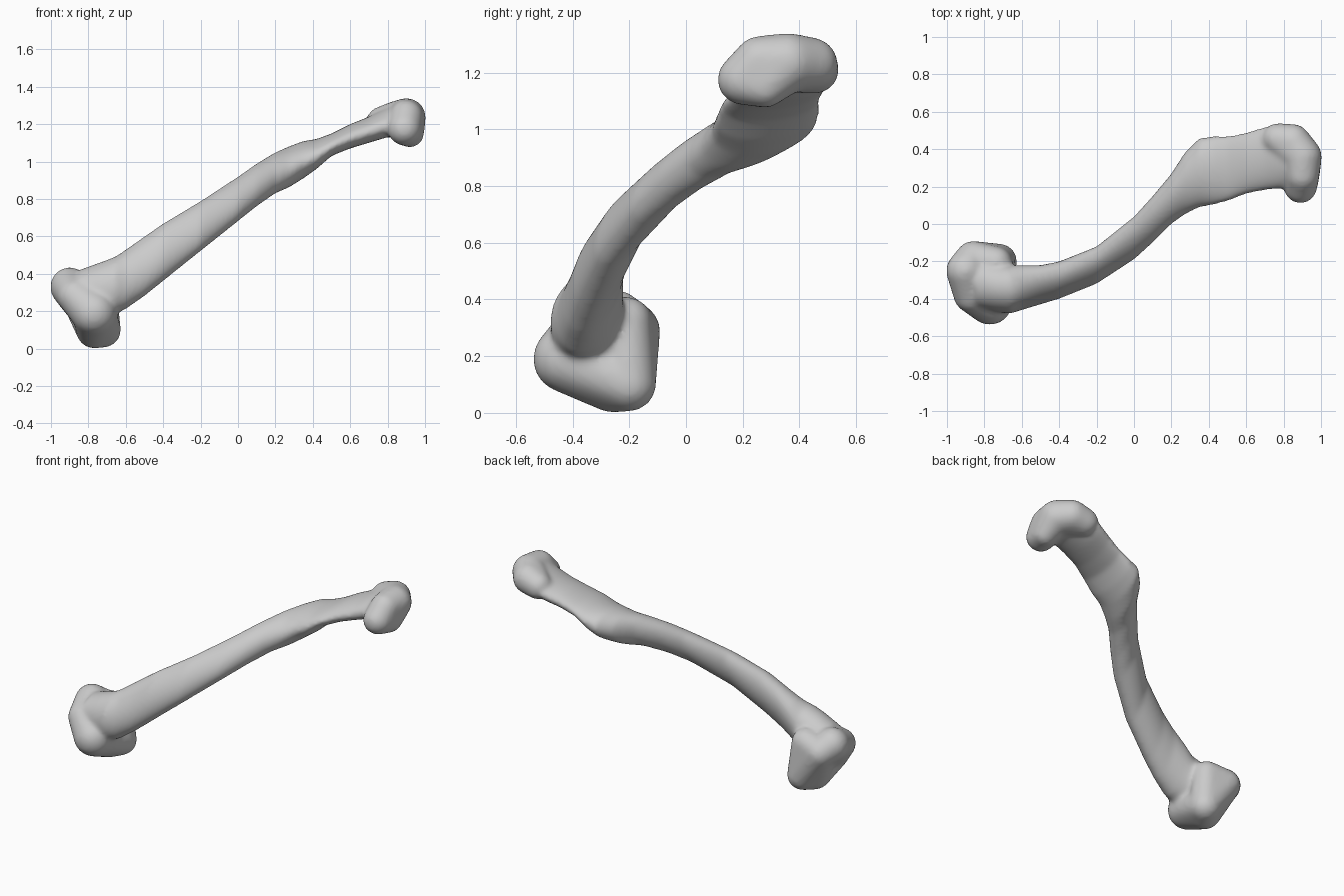
import bpy
import bmesh
import math
from mathutils import Vector

default_cube = bpy.data.objects.get("Cube")
if default_cube:
    bpy.data.objects.remove(default_cube, do_unlink=True)

# One plain bone colour
bone_grey = bpy.data.materials.new("bone_grey")
bone_grey.use_nodes = True
colour = (0.6, 0.6, 0.6, 1.0)
bone_grey.diffuse_color = colour
bone_grey.node_tree.nodes["Principled BSDF"].inputs["Base Color"].default_value = colour

RING_SIDES = 32


def add_shaft(bm, sections):
    """Loft slanted ellipses, each given by x, its y and z limits and its lean (in hundredths)."""
    rings = []
    for section in sections:
        x, y_low, y_high, z_low, z_high, lean = (value / 100 for value in section)
        phase = math.acos(lean)
        ring = []
        for side in range(RING_SIDES):
            angle = math.tau * side / RING_SIDES
            y = (y_low + y_high + (y_high - y_low) * math.cos(angle)) / 2
            z = (z_low + z_high + (z_high - z_low) * math.cos(angle - phase)) / 2
            ring.append(bm.verts.new((x, y, z)))
        rings.append(ring)
    for ring, following in zip(rings, rings[1:]):
        for side in range(RING_SIDES):
            after = (side + 1) % RING_SIDES
            bm.faces.new((ring[side], ring[after], following[after], following[side]))
    bm.faces.new(list(reversed(rings[0])))
    bm.faces.new(rings[-1])


def add_lobe(bm, *balls):
    """Wrap a rounded hull around balls given as x, y, z, radius (in hundredths)."""
    lobe = bmesh.new()
    for ball in balls:
        x, y, z, radius = (value / 100 for value in ball)
        made = bmesh.ops.create_icosphere(lobe, subdivisions=3, radius=radius)
        bmesh.ops.translate(lobe, verts=made["verts"], vec=Vector((x, y, z)))
    hull = bmesh.ops.convex_hull(lobe, input=lobe.verts[:])
    spare = {item for item in hull["geom_interior"] + hull["geom_unused"]
             if isinstance(item, bmesh.types.BMVert)}
    bmesh.ops.delete(lobe, geom=list(spare), context="VERTS")
    wrapped = bpy.data.meshes.new("lobe_temporary")
    lobe.to_mesh(wrapped)
    lobe.free()
    bm.from_mesh(wrapped)
    bpy.data.meshes.remove(wrapped)


bm = bmesh.new()

# Curved shaft, with the flat neck and the ridge behind it
add_shaft(bm, [
    (-85, -44, -18, 21, 42, 0),
    (-74, -47, -20, 15, 46, 0),
    (-66, -48, -22, 18, 49, 10),
    (-60, -46, -22, 21, 53, 30),
    (-50, -43, -22, 28, 60, 40),
    (-40, -40, -20, 36, 67, 40),
    (-20, -32, -12, 52, 79, 50),
    (0, -19, 4, 68, 92, 55),
    (10, -10, 15, 76, 99, 50),
    (20, 0, 27, 83, 105, 40),
    (27, 5, 38, 86, 108, 30),
    (35, 9, 46, 91, 111, 20),
    (42, 10, 47, 96, 112, 20),
    (50, 12, 47, 103, 115, 20),
    (60, 16, 49, 107, 120, 20),
    (70, 18, 52, 110, 124, 20),
    (80, 19, 51, 113, 129, 20),
    (88, 24, 48, 114, 132, 20),
])

# Corner balls of the lower joint
outer_tip = (-90, -25, 33, 10.5)
rear_knob = (-86, -18.5, 29, 9.5)
low_rear_knob = (-72, -20, 10, 9.5)
lowest_point = (-77, -26, 9.5, 9.5)
front_knob = (-77, -42, 19, 12)
front_shoulder = (-87, -38, 28, 9.5)
rear_root = (-74, -21, 32, 9)

# Lower joint lobes
add_lobe(bm, outer_tip, rear_knob, front_shoulder, front_knob)
add_lobe(bm, rear_knob, low_rear_knob, lowest_point, rear_root)
add_lobe(bm, lowest_point, low_rear_knob, front_knob)

# Corner balls of the upper joint
nose = (89, 20, 117.5, 9)
under_nose = (92, 28, 115, 7.5)
crown = (90, 36, 123.5, 10.5)
rear_crown = (85, 44, 123, 9.5)
rear_neck = (77, 45.5, 121, 8.5)
front_crown = (90, 26, 124, 9)

# Upper joint lobes
add_lobe(bm, nose, under_nose, crown, front_crown)
add_lobe(bm, crown, rear_crown, rear_neck)

bmesh.ops.recalc_face_normals(bm, faces=bm.faces[:])
mesh = bpy.data.meshes.new("long_bone")
bm.to_mesh(mesh)
bm.free()
mesh.materials.append(bone_grey)
bone = bpy.data.objects.new("long_bone", mesh)
bpy.context.collection.objects.link(bone)

# Fuse the lobes with the shaft and soften the joins
fuse = bone.modifiers.new("fuse", "REMESH")
fuse.mode = "VOXEL"
fuse.voxel_size = 0.012
fuse.use_smooth_shade = True
soften = bone.modifiers.new("soften", "SMOOTH")
soften.factor = 0.5
soften.iterations = 14
